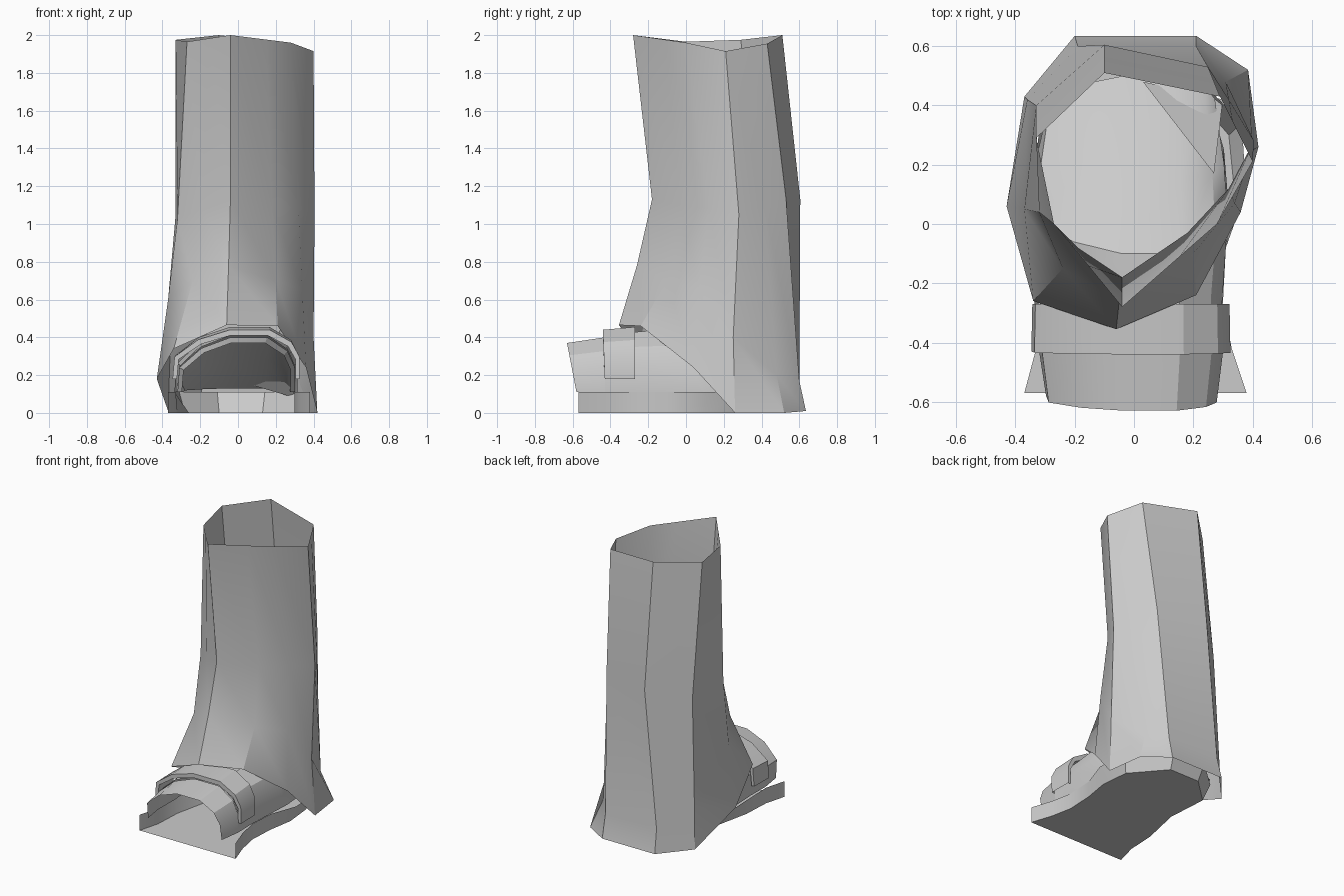
import bpy
import bmesh
import math
from mathutils import Vector

if "Cube" in bpy.data.objects:
    bpy.data.objects.remove(bpy.data.objects["Cube"])

grey = bpy.data.materials.new("plain grey")
grey.use_nodes = True
colour = (0.6, 0.6, 0.6, 1)
grey.diffuse_color = colour
grey.node_tree.nodes["Principled BSDF"].inputs["Base Color"].default_value = colour


def finish(name, bm, angle=30):
    """Turn a bmesh into a named object with the shared material."""
    bmesh.ops.recalc_face_normals(bm, faces=bm.faces)
    mesh = bpy.data.meshes.new(name)
    bm.to_mesh(mesh)
    bm.free()
    mesh.materials.append(grey)
    obj = bpy.data.objects.new(name, mesh)
    bpy.context.collection.objects.link(obj)
    bpy.ops.object.select_all(action="DESELECT")
    obj.select_set(True)
    bpy.context.view_layer.objects.active = obj
    bpy.ops.object.shade_smooth_by_angle(angle=math.radians(angle))
    return obj


def loft(name, rows, closed=False, angle=30):
    """Skin neighbouring rows of points with quads."""
    bm = bmesh.new()
    grid = [[bm.verts.new(p) for p in row] for row in rows]
    following = grid[1:] + (grid[:1] if closed else [])
    for row, other in zip(grid, following):
        for k in range(len(row) - 1):
            bm.faces.new((row[k], other[k], other[k + 1], row[k + 1]))
    return finish(name, bm, angle)


# Open leg shell: columns run from the slanted rim down to the hem
rim_front = Vector((-.04, -.28, 2))
rim_front_left = Vector((.28, 0, 1.96))
rim_left = Vector((.4, .21, 1.915))
rim_back_left = Vector((.29, .43, 1.955))
rim_back = Vector((-.1, .51, 2))
rim_back_right = Vector((-.33, .29, 1.975))
rim_right = Vector((-.27, 0, 1.965))
leg_columns = [
    (rim_front, (-.04, -.18, 1.13), (-.05, -.26, .78), (-.06, -.355, .465)),
    (rim_front.lerp(rim_front_left, .6), (.18, -.03, 1.1), (.2, -.1, .7), (.21, -.24, .46)),
    (rim_front_left, (.32, .12, 1.08), (.34, .07, .65), (.36, .04, .24)),
    (rim_left, (.405, .28, 1.05), (.4, .25, .4), (.42, .26, 0)),
    (rim_left.lerp(rim_back_left, .6), (.32, .42, 1.08), (.31, .48, .2), (.385, .52, 0)),
    (rim_back_left, (.25, .53, 1.13), (.21, .6, .17), (.21, .635, .01)),
    (rim_back, (-.1, .605, 1.13), (-.19, .6, .17), (-.2, .635, .01)),
    (rim_back_right, (-.33, .4, 1.05), (-.36, .42, .3), (-.37, .43, .01)),
    (rim_right, (-.32, .04, 1.03), (-.37, .05, .6), (-.43, .06, .18)),
    (rim_right.lerp(rim_front, .5), (-.19, -.08, 1.08), (-.24, -.15, .7), (-.34, -.26, .34)),
]
loft("leg_shell", leg_columns, closed=True)

# Sole tray: floor outline and the wall's lean, open at the toe
outline = [(.38, -.57, 0), (.33, -.42, 0), (.3, -.27, 0), (.31, -.08, 0), (.34, .1, .04),
           (.32, .3, .06), (.13, .52, .05), (-.1, .52, .05), (-.28, .35, .05),
           (-.26, .06, .09), (-.32, -.22, .02), (-.33, -.42, 0), (-.37, -.57, 0)]
bm = bmesh.new()
floor = [bm.verts.new((x, y, 0)) for x, y, lean in outline]
lip = []
for x, y, lean in outline:
    outward = Vector((x, y, 0)).normalized() * lean
    lip.append(bm.verts.new((x + outward.x, y + outward.y, .11)))
bm.faces.new(floor)
for k in range(len(outline) - 1):
    bm.faces.new((floor[k], floor[k + 1], lip[k + 1], lip[k]))
finish("sole_tray", bm)

# Arched cross-section shared by the toe cover, the vamp and the strap
arch_shape = [(-.33, 0), (-.32, .45), (-.2, .8), (-.04, 1), (.16, 1), (.27, .75),
              (.31, .45), (.31, 0)]


def arch(y_low, y_high, top, width=1, base=.11):
    return [(x * width, y_low + (y_high - y_low) * t, base + (top - base) * t)
            for x, t in arch_shape]


loft("toe_cover", [arch(-.58, -.63, .37, .9), arch(-.43, -.43, .4, .97)])

# Vamp, carried on inside the leg as a lid that falls to the heel
loft("vamp", [arch(-.43, -.43, .41, .97), arch(-.27, -.25, .43, .96),
              arch(.1, -.1, .44, 1.02), arch(.25, .15, .28, .98),
              arch(.36, .5, .13, .88)])

# Raised strap with thickness
inner_front, outer_front = arch(-.43, -.44, .41, .98, .18), arch(-.43, -.44, .44, 1.05, .18)
inner_back, outer_back = arch(-.27, -.27, .42, .98, .18), arch(-.27, -.27, .455, 1.04, .18)
loft("strap", [inner_front, outer_front, outer_back, inner_back], closed=True)

# Small loose flap inside the heel
bm = bmesh.new()
bm.faces.new([bm.verts.new(p) for p in ((.03, .48, .16), (.27, .17, .36), (.3, .42, .08))])
finish("inner_flap", bm)
